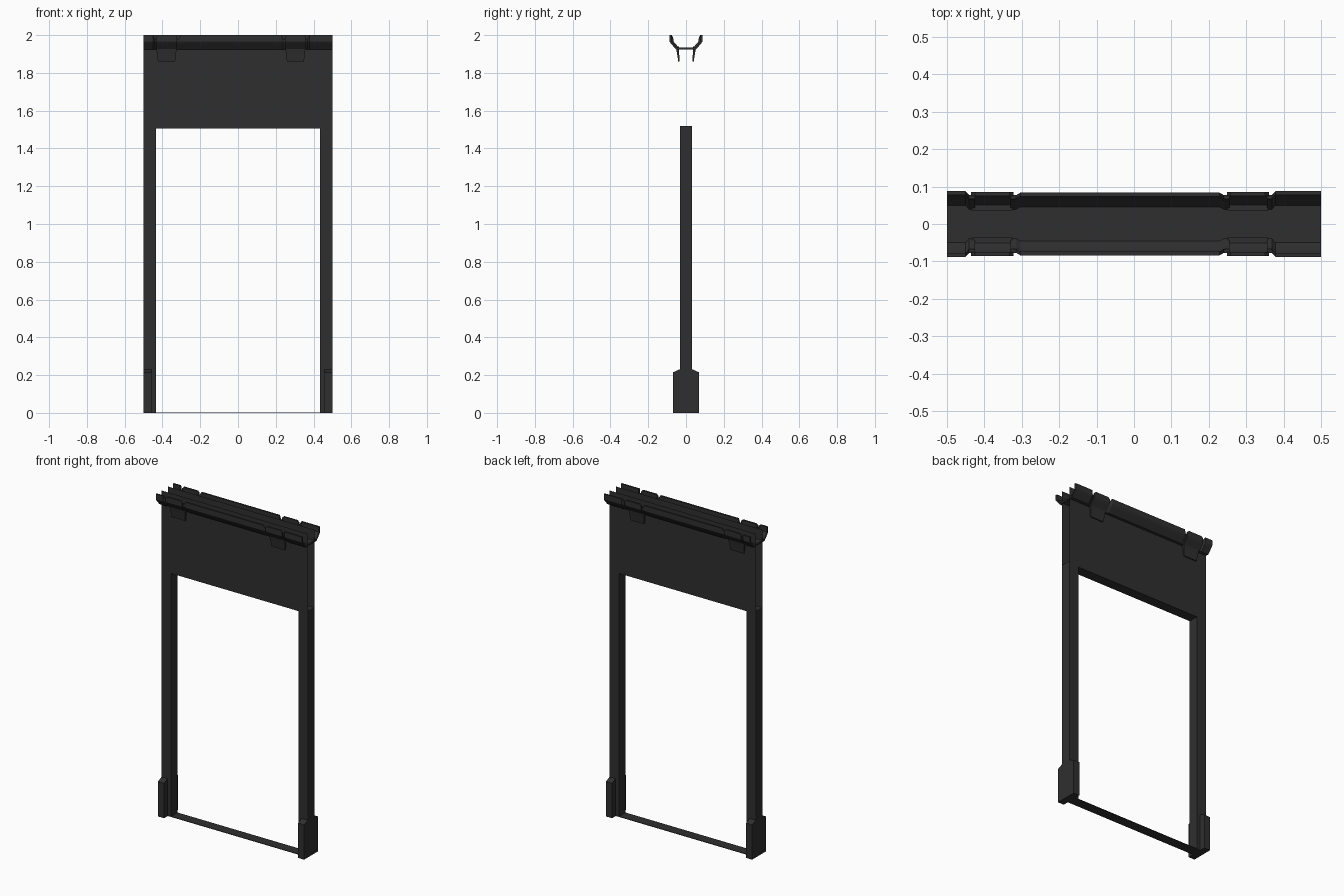
import bpy, bmesh

if "Cube" in bpy.data.objects:
    bpy.data.objects.remove(bpy.data.objects["Cube"])

mat = bpy.data.materials.new("charcoal")
mat.diffuse_color = (0.028, 0.028, 0.028, 1)
mat.use_nodes = True
mat.node_tree.nodes["Principled BSDF"].inputs["Base Color"].default_value = mat.diffuse_color


def make(name, verts, faces):
    me = bpy.data.meshes.new(name)
    me.from_pydata(verts, [], faces)
    bm = bmesh.new()
    bm.from_mesh(me)
    bmesh.ops.recalc_face_normals(bm, faces=bm.faces)
    bm.to_mesh(me)
    bm.free()
    me.materials.append(mat)
    ob = bpy.data.objects.new(name, me)
    bpy.context.collection.objects.link(ob)
    return ob


def loft(name, rings):
    """Join equal closed rings of points and cap both ends."""
    n = len(rings[0])
    verts = [p for r in rings for p in r]
    faces = [[k * n + i, k * n + (i + 1) % n, (k + 1) * n + (i + 1) % n, (k + 1) * n + i]
             for k in range(len(rings) - 1) for i in range(n)]
    faces += [list(range(n)), [(len(rings) - 1) * n + i for i in range(n)]]
    return make(name, verts, faces)


def extrude_x(name, profile, x0, x1):
    return loft(name, [[(x, y, z) for y, z in profile] for x in (x0, x1)])


def rect(y, z0, z1):
    return [(-y, z0), (y, z0), (y, z1), (-y, z1)]


# Posts and chamfered feet
foot = [(-.068, 0), (.068, 0), (.068, .215), (.035, .23), (-.035, .23), (-.068, .215)]
for side, s in (("left", -1), ("right", 1)):
    extrude_x(side + "_post", rect(.032, 0, 1.52), s * .435, s * .5)
    extrude_x(side + "_foot", foot, s * .458, s * .5)

# Header and thin sill between the posts
extrude_x("header", rect(.032, 1.505, 1.52), -.435, .435)
extrude_x("sill", rect(.032, 0, .003), -.435, .435)

# Two open sheets forming the top panel
for side, y in (("front", -.032), ("back", .032)):
    make(side + "_panel", [(-.5, y, 1.505), (.5, y, 1.505), (.5, y, 2), (-.5, y, 2)], [(0, 1, 2, 3)])


# Trough on top: U-shaped section that changes width along x
def trough_ring(x, w, top):
    t = .010
    half = [(w, top), (w, 1.967), (w - .008, 1.955), (w - .035, 1.924)]
    inner = [(w - .038, 1.935), (w - .017, 1.959), (w - t, 1.969), (w - t, top)]
    right = half
    left = [(-y, z) for y, z in reversed(half)]
    return [(x, y, z) for y, z in
            right + left + [(-y, z) for y, z in reversed(inner)] + inner]


END, MID, GAP = (.088, 2.0), (.084, 2.0), (.077, 1.98)
loft("left_trough_end", [trough_ring(x, *s) for x, s in
                         ((-.5, END), (-.45, END), (-.44, GAP), (-.425, GAP))])
loft("middle_trough", [trough_ring(x, *s) for x, s in
                       ((-.33, GAP), (-.315, GAP), (-.303, MID), (.228, MID), (.24, GAP), (.255, GAP))])
loft("right_trough_end", [trough_ring(x, *s) for x, s in
                          ((.355, GAP), (.368, GAP), (.378, END), (.5, END))])

# Clips: wider trough pieces with tapered legs gripping the panel
for side, x0, x1 in (("left", -.435, -.322), ("right", .248, .36)):
    loft(side + "_clip", [trough_ring(x, .085, z) for x, z in
                          ((x0, 1.99), (x0 + .01, 2), (x1 - .01, 2), (x1, 1.99))])
    for end, s in (("front", -1), ("back", 1)):
        rings = []
        for z, inset, yo, yi in ((1.94, .002, .054, .036), (1.9, .006, .047, .036), (1.86, .011, .041, .034)):
            rings.append([(x0 + inset, s * yi, z), (x1 - inset, s * yi, z),
                          (x1 - inset, s * yo, z), (x0 + inset, s * yo, z)])
        loft(side + "_clip_leg_" + end, rings)
